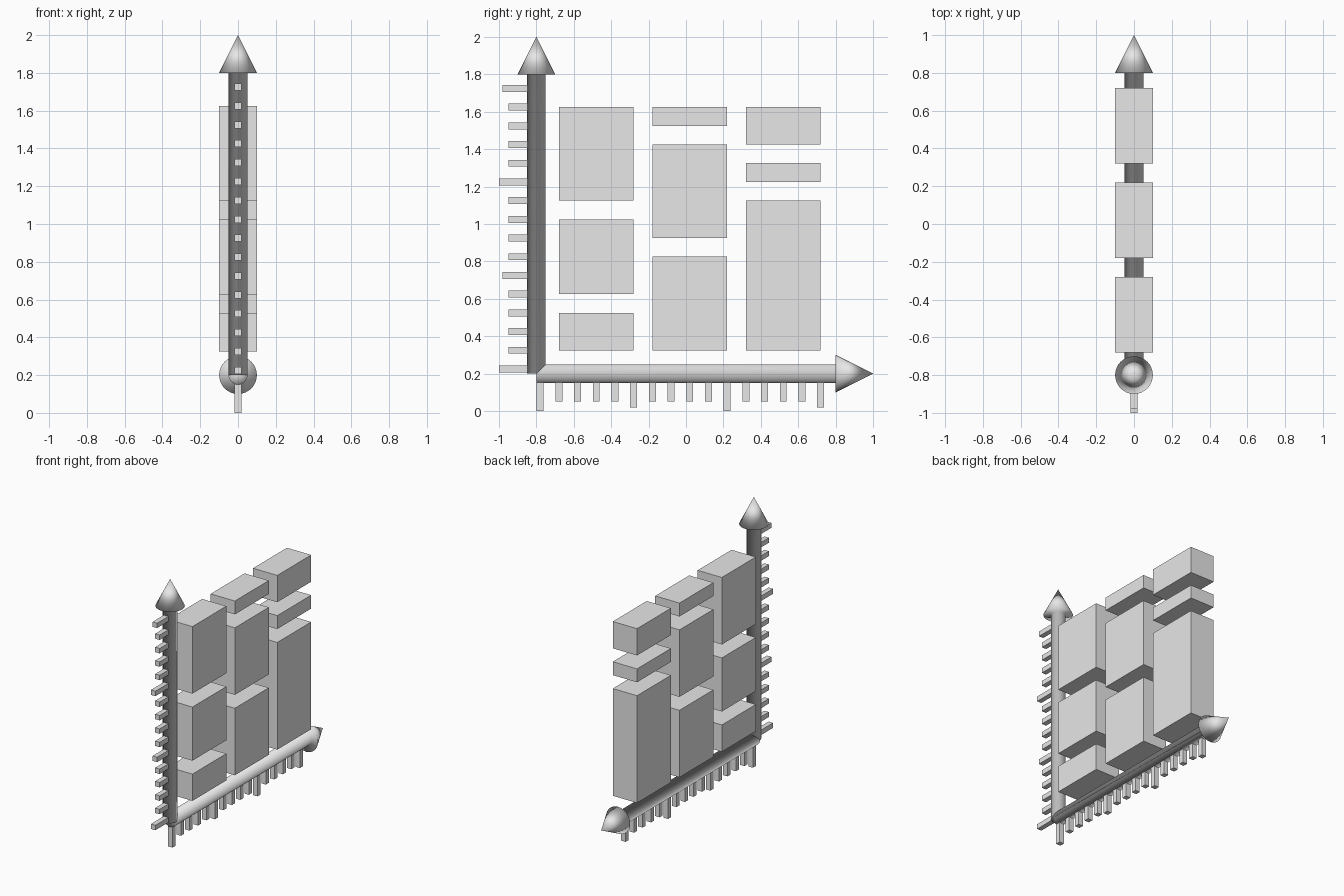
import bpy, bmesh, math
from mathutils import Matrix, Vector

if "Cube" in bpy.data.objects:
    bpy.data.objects.remove(bpy.data.objects["Cube"])

# Single grey material
grey = bpy.data.materials.new("light_grey")
grey.use_nodes = True
grey.diffuse_color = (0.8, 0.8, 0.8, 1)
grey.node_tree.nodes["Principled BSDF"].inputs["Base Color"].default_value = (0.8, 0.8, 0.8, 1)


def finish(name, bm, smooth=False):
    bmesh.ops.recalc_face_normals(bm, faces=bm.faces[:])
    for face in bm.faces:
        face.smooth = smooth
    mesh = bpy.data.meshes.new(name)
    bm.to_mesh(mesh)
    bm.free()
    mesh.materials.append(grey)
    obj = bpy.data.objects.new(name, mesh)
    bpy.context.collection.objects.link(obj)
    return obj


def box(name, half_x, y0, y1, z0, z1):
    bm = bmesh.new()
    place = Matrix.LocRotScale(Vector((0, (y0 + y1) / 2, (z0 + z1) / 2)), None,
                               Vector((2 * half_x, y1 - y0, z1 - z0)))
    bmesh.ops.create_cube(bm, size=1, matrix=place)
    return finish(name, bm)


def arrow(name, length, turn):
    # Shaft and head are one continuous smooth lathe along z
    head = length - 0.2
    profile = [(0, 0), (0.05, 0), (0.05, head), (0.1, head), (0, length)]
    bm = bmesh.new()
    verts = [bm.verts.new((r, 0, z)) for r, z in profile]
    edges = [bm.edges.new(pair) for pair in zip(verts, verts[1:])]
    bmesh.ops.spin(bm, geom=verts + edges, cent=(0, 0, 0), axis=(0, 0, 1),
                   angle=math.tau, steps=32, use_duplicate=False)
    bmesh.ops.remove_doubles(bm, verts=bm.verts[:], dist=0.0005)
    place = Matrix.Translation((0, -0.8, 0.2)) @ Matrix.Rotation(turn, 4, 'X')
    bmesh.ops.transform(bm, matrix=place, verts=bm.verts[:])
    return finish(name, bm, smooth=True)


# Axis arrows
arrow("vertical_arrow", 1.8, 0)
arrow("horizontal_arrow", 1.8, -math.pi / 2)

# Ruler ticks, longer at every fifth and tenth
HALF = 0.0185
for i in range(16):
    reach = 0.2 if i % 10 == 0 else 0.18 if i % 5 == 0 else 0.15
    z = 0.225 + 0.1 * i
    box(f"vertical_tick_{i}", HALF, -0.8 - reach, -0.845, z - HALF, z + HALF)
    y = -0.78 + 0.1 * i
    drop = 0.2 if i % 10 == 0 else 0.18 if i % 5 == 0 else 0.15
    box(f"horizontal_tick_{i}", HALF, y - HALF, y + HALF, 0.2 - drop, 0.155)

# Three columns of stacked blocks, heights listed bottom to top
columns = [(0.2, 0.4, 0.5), (0.5, 0.5, 0.1), (0.8, 0.1, 0.2)]
for c, heights in enumerate(columns):
    y, z = -0.68 + 0.5 * c, 0.325
    for r, height in enumerate(heights):
        box(f"block_{c}_{r}", 0.1, y, y + 0.4, z, z + height)
        z += height + 0.1
